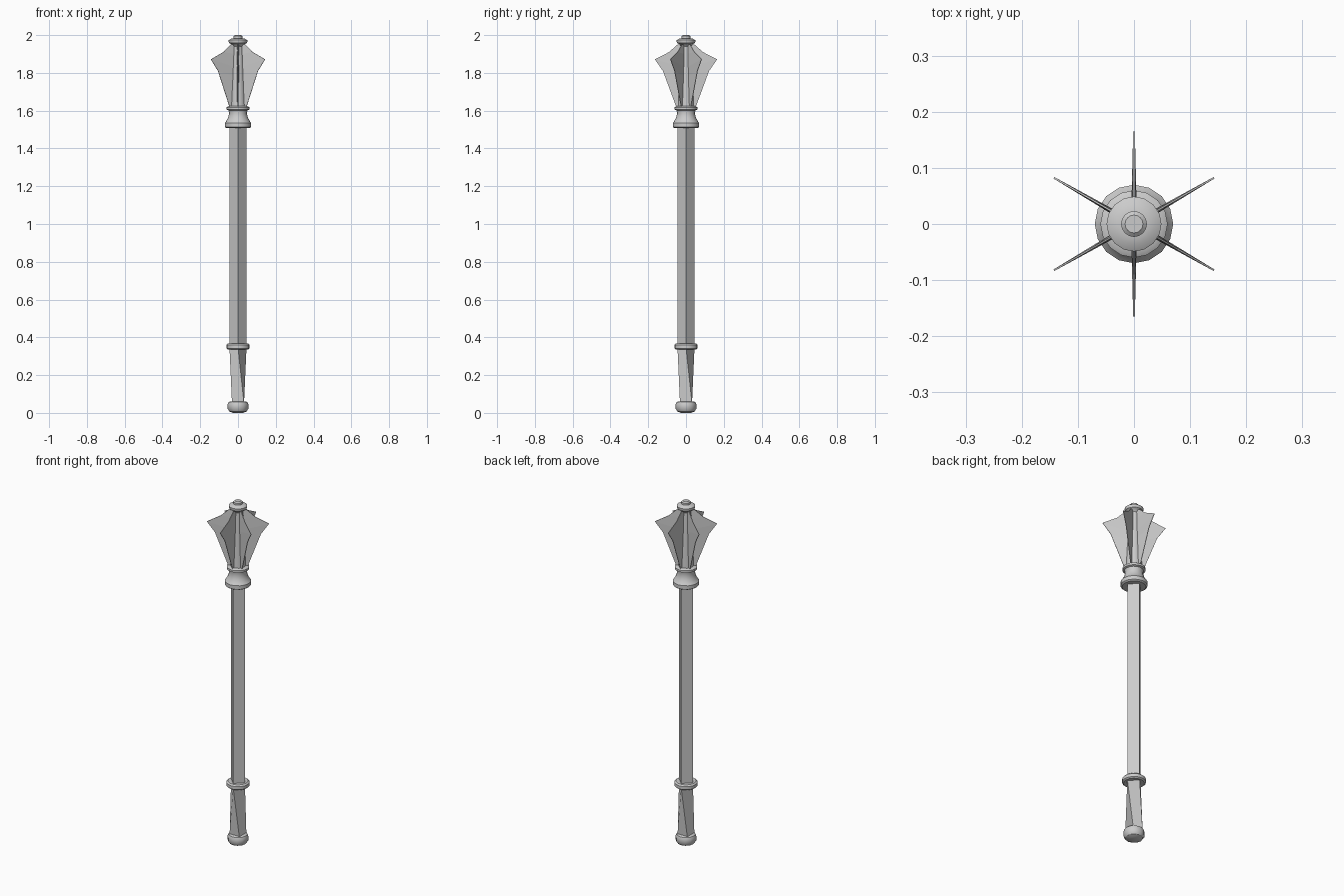
import bpy
import bmesh
from math import cos, sin, pi, radians

cube = bpy.data.objects.get("Cube")
if cube:
    bpy.data.objects.remove(cube, do_unlink=True)


def finish(name, bm, smooth):
    bmesh.ops.recalc_face_normals(bm, faces=bm.faces[:])
    mesh = bpy.data.meshes.new(name)
    bm.to_mesh(mesh)
    bm.free()
    obj = bpy.data.objects.new(name, mesh)
    bpy.context.collection.objects.link(obj)
    if smooth:
        bpy.ops.object.select_all(action="DESELECT")
        obj.select_set(True)
        bpy.context.view_layer.objects.active = obj
        bpy.ops.object.shade_smooth_by_angle(angle=radians(32))
    return obj


def loft(name, rings, sides=16, smooth=True):
    """Skin (radius, height, twist) rings and close both ends."""
    bm = bmesh.new()
    loops = []
    for radius, z, twist in rings:
        angles = [2 * pi * i / sides + twist for i in range(sides)]
        loops.append([bm.verts.new((radius * cos(a), radius * sin(a), z)) for a in angles])
    for low, high in zip(loops, loops[1:]):
        for i in range(sides):
            j = (i + 1) % sides
            bm.faces.new((low[i], low[j], high[j], high[i]))
    bm.faces.new(loops[0])
    bm.faces.new(loops[-1])
    return finish(name, bm, smooth)


def lathe(name, profile, sides=16):
    return loft(name, [(r, z, 0) for r, z in profile], sides)


# Handle: square shaft set cornerwise, and a grip twisted an eighth turn
loft("shaft", [(0.045, 0.35, 0), (0.045, 1.52, 0)], 4, False)
loft("grip", [(0.045, 0.05, pi / 4), (0.045, 0.345, 0)], 4, False)

# Turned fittings
lathe("pommel", [(0.028, 0), (0.046, 0.008), (0.055, 0.022), (0.055, 0.045),
                 (0.05, 0.057), (0.04, 0.061)], 12)
lathe("grip_ring", [(0.054, 0.336), (0.062, 0.342), (0.062, 0.36), (0.054, 0.367)])
lathe("collar", [(0.062, 1.508), (0.07, 1.514), (0.07, 1.535), (0.063, 1.543),
                 (0.053, 1.562), (0.047, 1.585), (0.05, 1.602), (0.06, 1.606),
                 (0.06, 1.618), (0.05, 1.624)])
lathe("head_core", [(0.042, 1.615), (0.027, 1.95)])
lathe("cap", [(0.027, 1.94), (0.036, 1.952), (0.046, 1.957), (0.049, 1.963),
              (0.049, 1.973), (0.036, 1.981), (0.023, 1.983), (0.023, 1.994),
              (0.016, 2.0)])

# Six flanges, thick at the core and thin at the outer edge
outline = [(0.05, 1.615), (0.122, 1.81), (0.165, 1.872), (0.09, 1.91), (0.045, 1.95)]
root = [(0.02, z) for z in (1.615, 1.78, 1.83, 1.9, 1.95)]


def flange(name, angle):
    bm = bmesh.new()

    def side(points, half):
        return [bm.verts.new((r * cos(angle) - half * sin(angle),
                              r * sin(angle) + half * cos(angle), z)) for r, z in points]

    corners = [side(root, -0.005), side(outline, -0.0015),
               side(outline, 0.0015), side(root, 0.005)]
    for a, b in zip(corners, corners[1:] + corners[:1]):
        for i in range(len(outline) - 1):
            bm.faces.new((a[i], b[i], b[i + 1], a[i + 1]))
    for end in (0, -1):
        bm.faces.new([c[end] for c in corners])
    return finish(name, bm, False)


for i in range(6):
    flange(f"flange_{i + 1}", radians(30 + 60 * i))
